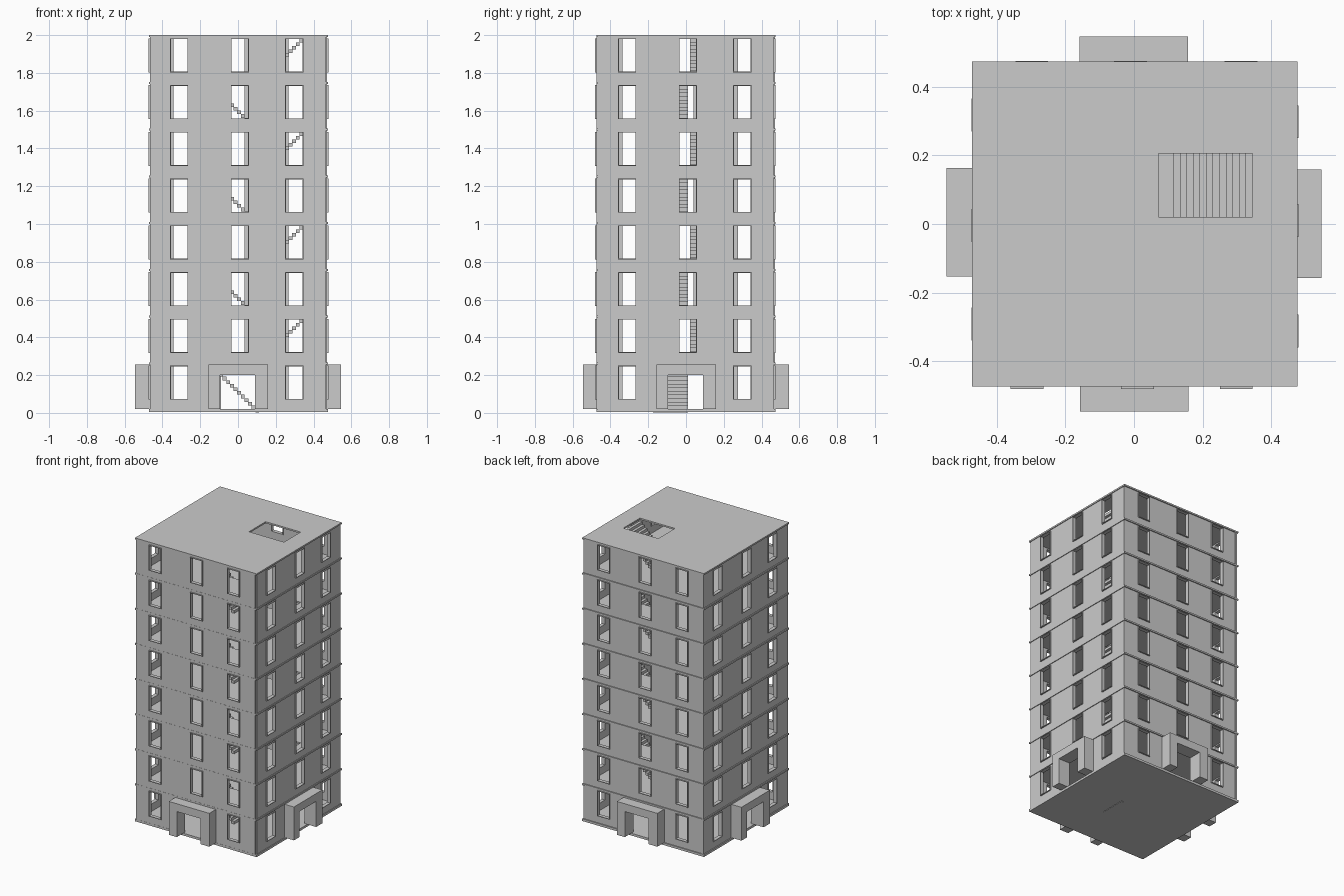
import bpy, bmesh
from math import radians
from mathutils import Matrix

cube = bpy.data.objects.get("Cube")
if cube:
    bpy.data.objects.remove(cube, do_unlink=True)

FLOORS = 8
RISE = 0.2475          # storey height
BASE = 0.02            # top of the ground slab
STEPS = 13

grey = bpy.data.materials.new("concrete_grey")
grey.use_nodes = True
grey.diffuse_color = (0.6, 0.6, 0.6, 1)
grey.node_tree.nodes["Principled BSDF"].inputs["Base Color"].default_value = (0.6, 0.6, 0.6, 1)


def add_object(name, bm, matrix=None):
    mesh = bpy.data.meshes.new(name)
    bm.to_mesh(mesh)
    bm.free()
    mesh.materials.append(grey)
    obj = bpy.data.objects.new(name, mesh)
    bpy.context.collection.objects.link(obj)
    if matrix:
        obj.matrix_world = matrix
    return obj


def panel(name, outer, holes, depth, matrix):
    """Flat sheet with rectangular holes, thickened behind its front face."""
    rects = [outer] + holes
    us = sorted({round(u, 4) for r in rects for u in (r[0], r[1])})
    vs = sorted({round(v, 4) for r in rects for v in (r[2], r[3])})
    bm = bmesh.new()
    grid = {(u, v): bm.verts.new((u, v, 0)) for u in us for v in vs}
    for u0, u1 in zip(us, us[1:]):
        for v0, v1 in zip(vs, vs[1:]):
            cu, cv = (u0 + u1) / 2, (v0 + v1) / 2
            if any(a < cu < b and c < cv < d for a, b, c, d in holes):
                continue
            bm.faces.new([grid[p] for p in ((u0, v0), (u1, v0), (u1, v1), (u0, v1))])
    bmesh.ops.delete(bm, geom=[v for v in bm.verts if not v.link_faces], context='VERTS')
    obj = add_object(name, bm, matrix)
    mod = obj.modifiers.new("thickness", 'SOLIDIFY')
    mod.thickness = depth
    mod.offset = -1
    return obj


def add_box(bm, x0, x1, y0, y1, z0, z1):
    m = Matrix.Translation(((x0 + x1) / 2, (y0 + y1) / 2, (z0 + z1) / 2))
    bmesh.ops.create_cube(bm, size=1, matrix=m @ Matrix.Diagonal((x1 - x0, y1 - y0, z1 - z0, 1)))


# Window and door openings, shared by every side
door = (-0.095, 0.09, BASE, 0.2)
windows = []
for floor in range(FLOORS):
    z = floor * RISE
    for centre in (-0.312, 0.01, 0.298):
        if floor or abs(centre) > 0.1:
            windows.append((centre - 0.048, centre + 0.048, z + 0.07, z + 0.25))

# Four walls: name, turn, distance from centre, sideways shift
sides = (("front", 0, 0.473, 0), ("right", 90, 0.472, 0),
         ("back", 180, 0.467, 0), ("left", 270, 0.465, -0.006))
for side, turn, dist, shift in sides:
    spin = Matrix.Rotation(radians(turn), 4, 'Z')
    upright = Matrix.Rotation(radians(90), 4, 'X')

    def facing(d):
        return spin @ Matrix.Translation((shift, -d, 0)) @ upright

    panel(side + "_wall", (-0.465, 0.465, 0.012, 1.995), windows + [door], 0.016, facing(dist))

    # Thin window linings standing slightly proud of the wall
    bm = bmesh.new()
    t = 0.004
    for a, b, c, d in windows:
        y0, y1 = -dist - 0.008, -dist + 0.018
        add_box(bm, a, a + t, y0, y1, c, d)
        add_box(bm, b - t, b, y0, y1, c, d)
        add_box(bm, a + t, b - t, y0, y1, c, c + t)
        add_box(bm, a + t, b - t, y0, y1, d - t, d)
    add_object(side + "_window_linings", bm, spin @ Matrix.Translation((shift, 0, 0)))

    # Projecting entrance portal
    bm = bmesh.new()
    outer = [(-0.157, BASE), (door[0], BASE), (door[0], door[3]), (door[1], door[3]),
             (door[1], BASE), (0.159, BASE), (0.159, 0.255), (-0.157, 0.255)]
    face = bm.faces.new([bm.verts.new((u, v, 0)) for u, v in outer])
    ext = bmesh.ops.extrude_face_region(bm, geom=[face], use_keep_orig=True)
    moved = [v for v in ext["geom"] if isinstance(v, bmesh.types.BMVert)]
    bmesh.ops.translate(bm, verts=moved, vec=(0, 0, dist - 0.546))
    bmesh.ops.recalc_face_normals(bm, faces=bm.faces)
    add_object(side + "_portal", bm, facing(0.546))

# Floor slabs and roof, with stairwell openings on alternating sides
for level in range(FLOORS + 1):
    if level == 0:
        holes = []
    elif level % 2:
        holes = [(-0.138, 0.135, -0.175, 0.01)]
    else:
        holes = [(0.072, 0.345, 0.02, 0.205)]
    name = "roof_slab" if level == FLOORS else f"floor_slab_{level}"
    panel(name, (-0.472, 0.477, -0.474, 0.474), holes, 0.011 if level else 0.016,
          Matrix.Translation((0, 0, BASE + level * RISE)))

# Flights of floating treads, alternating direction
riser, run = RISE / STEPS, 0.0192
for floor in range(FLOORS):
    bm = bmesh.new()
    for k in range(STEPS):
        z = BASE + floor * RISE + (k - 1) * riser
        if floor % 2:
            x = 0.095 + k * run
            add_box(bm, x, x + run + 0.001, 0.02, 0.205, z, z + riser)
        else:
            x = 0.112 - k * run
            add_box(bm, x - run - 0.001, x, -0.175, 0.01, z, z + riser)
    add_object(f"stair_flight_{floor + 1}", bm)
